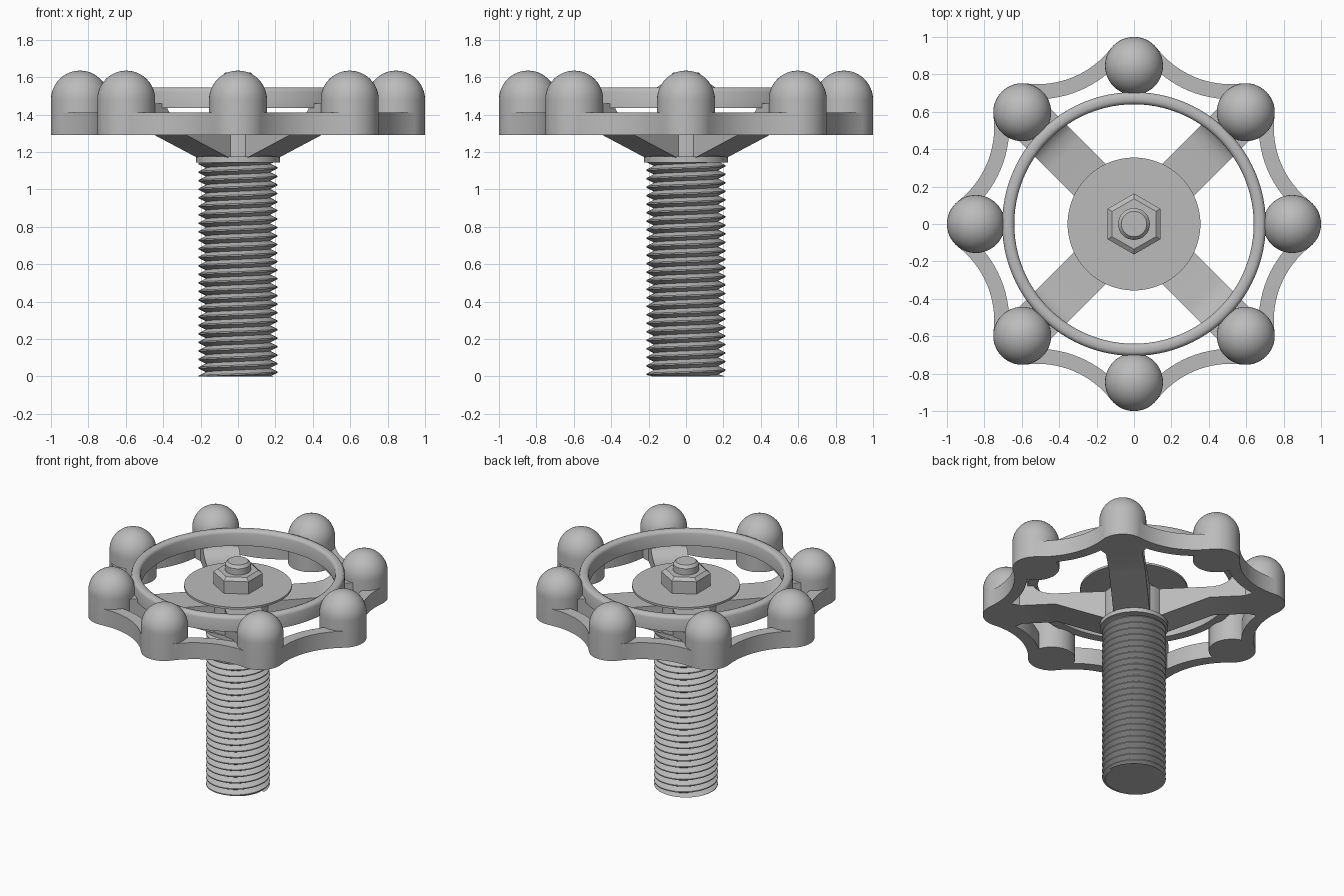
import bpy, bmesh
from math import pi, sin, cos, atan2, radians
from mathutils import Matrix, Vector

default = bpy.data.objects.get("Cube")
if default:
    bpy.data.objects.remove(default, do_unlink=True)

metal = bpy.data.materials.new("grey_metal")
metal.use_nodes = True
GREY = (0.5, 0.5, 0.5, 1)
metal.diffuse_color = GREY
metal.node_tree.nodes["Principled BSDF"].inputs["Base Color"].default_value = GREY


def finish(bm, name, angle=30):
    """Clean the mesh, make an object and smooth it."""
    bmesh.ops.remove_doubles(bm, verts=bm.verts, dist=1e-5)
    bmesh.ops.recalc_face_normals(bm, faces=bm.faces)
    mesh = bpy.data.meshes.new(name)
    bm.to_mesh(mesh)
    bm.free()
    mesh.materials.append(metal)
    obj = bpy.data.objects.new(name, mesh)
    bpy.context.collection.objects.link(obj)
    bpy.ops.object.select_all(action='DESELECT')
    obj.select_set(True)
    bpy.context.view_layer.objects.active = obj
    bpy.ops.object.shade_smooth_by_angle(angle=radians(angle))
    return obj


def lathe(name, profile, steps=64, closed=False, turn=0.0, angle=30):
    """Spin an (r, z) profile round the z axis."""
    bm = bmesh.new()
    verts = [bm.verts.new((r, 0, z)) for r, z in profile]
    edges = [bm.edges.new(p) for p in zip(verts, verts[1:])]
    if closed:
        edges.append(bm.edges.new((verts[-1], verts[0])))
    bmesh.ops.rotate(bm, verts=verts, cent=(0, 0, 0), matrix=Matrix.Rotation(turn, 3, 'Z'))
    bmesh.ops.spin(bm, geom=verts + edges, cent=(0, 0, 0), axis=(0, 0, 1),
                   angle=2 * pi, steps=steps)
    return finish(bm, name, angle)


# Domed knobs round the rim
KNOB_R, KNOB_AT, LOW, MID = 0.155, 0.845, 1.29, 1.48
dome = [(KNOB_R * cos(a * pi / 24), MID + KNOB_R * sin(a * pi / 24)) for a in range(12)]
knob = lathe("knob_1", [(0, LOW), (KNOB_R, LOW)] + dome + [(0, MID + KNOB_R)], 48)
for i in range(8):
    part = knob
    if i:
        part = bpy.data.objects.new(f"knob_{i + 1}", knob.data)
        bpy.context.collection.objects.link(part)
    part.location = (KNOB_AT * cos(i * pi / 4), KNOB_AT * sin(i * pi / 4), 0)

# Scalloped rim: concave arcs tangent to neighbouring knobs
ARC, WAIST, WIDTH, RIM_TOP = 0.498, 0.85, 0.08, 1.41
arc_at = ARC + WAIST
reach = atan2(KNOB_AT * sin(pi / 8), arc_at - KNOB_AT * cos(pi / 8))
bm = bmesh.new()
loops = []
for i in range(8):
    turn = Matrix.Rotation((i + 0.5) * pi / 4, 3, 'Z')
    for s in range(17):
        a = reach * (s / 8 - 1)
        section = [(ARC, LOW), (ARC, RIM_TOP), (ARC + WIDTH, RIM_TOP), (ARC + WIDTH, LOW)]
        loops.append([bm.verts.new(turn @ Vector((arc_at - r * cos(a), r * sin(a), z)))
                      for r, z in section])
for here, ahead in zip(loops, loops[1:] + loops[:1]):
    for k in range(4):
        j = (k + 1) % 4
        bm.faces.new((here[k], here[j], ahead[j], ahead[k]))
finish(bm, "scalloped_rim")

# Upper ring with eased top edges
lathe("upper_ring", [(0.64, 1.435), (0.705, 1.435), (0.705, 1.522), (0.699, 1.538),
                     (0.685, 1.545), (0.66, 1.545), (0.646, 1.538), (0.64, 1.522)],
      96, closed=True, angle=50)

# Four tapered spokes, turned up at the rim
side = [(0.0, 1.17), (0.19, 1.17), (0.51, LOW), (0.76, LOW), (0.76, 1.46), (0.665, 1.46),
        (0.65, 1.425), (0.625, 1.4), (0.59, 1.382), (0.53, 1.37), (0.0, 1.37)]
for i in range(4):
    bm = bmesh.new()
    face = bm.faces.new([bm.verts.new((r, -0.12, z)) for r, z in side])
    new = bmesh.ops.extrude_face_region(bm, geom=[face])["geom"]
    bmesh.ops.translate(bm, vec=(0, 0.24, 0),
                        verts=[v for v in new if isinstance(v, bmesh.types.BMVert)])
    bmesh.ops.rotate(bm, verts=bm.verts, cent=(0, 0, 0),
                     matrix=Matrix.Rotation(pi / 4 + i * pi / 2, 3, 'Z'))
    finish(bm, f"spoke_{i + 1}")

# Hub with collar below and neck above
lathe("hub", [(0, 1.145), (0.225, 1.145), (0.225, 1.175), (0.215, 1.175), (0.215, 1.37),
              (0.14, 1.37), (0.14, 1.44), (0, 1.44)])
lathe("washer", [(0, 1.435), (0.355, 1.435), (0.355, 1.45), (0, 1.45)], 96)

# Hex nut and stud end
lathe("hex_nut", [(0, 1.45), (0.163, 1.45), (0.163, 1.54), (0.135, 1.56), (0, 1.56)],
      6, turn=pi / 6, angle=15)
lathe("stud_end", [(0, 1.5), (0.085, 1.5), (0.085, 1.605), (0.068, 1.625), (0, 1.625)], 32)

# Threaded shaft: helical ridges round a core
PITCH, TOP, STEPS, TURNS = 0.0455, 1.15, 48, 27
tooth = [(0.0, 0.172), (0.42, 0.21), (0.58, 0.21)]
bm = bmesh.new()
columns = []
for c in range(STEPS + 1):
    a = 2 * pi * c / STEPS
    column = []
    for t in range(-1, TURNS):
        for part, r in tooth:
            z = PITCH * (t + part + c / STEPS)
            column.append(bm.verts.new((r * cos(a), r * sin(a), min(max(z, 0), TOP))))
    columns.append(column)
for left, right in zip(columns, columns[1:]):
    for k in range(len(left) - 1):
        bm.faces.new((left[k], right[k], right[k + 1], left[k + 1]))
finish(bm, "shaft_thread")
lathe("shaft_core", [(0, 0), (0.19, 0), (0.172, 0.004), (0.172, TOP), (0, TOP)], 48)
